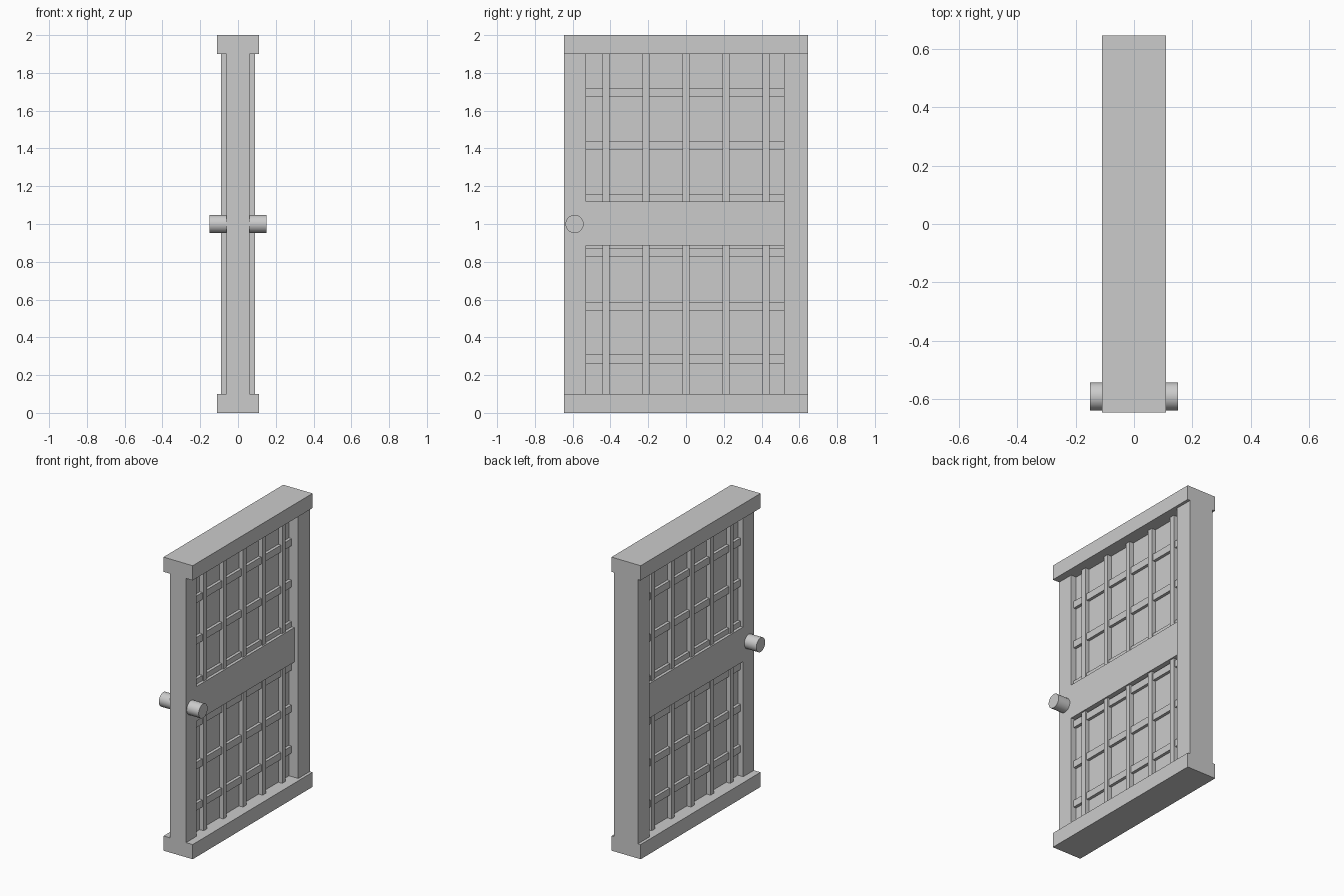
import bpy
import math

# Remove the default cube
cube = bpy.data.objects.get("Cube")
if cube:
    bpy.data.objects.remove(cube, do_unlink=True)

# Single flat grey
grey = bpy.data.materials.new("plain_grey")
grey.use_nodes = True
colour = (0.6, 0.6, 0.6, 1)
grey.diffuse_color = colour
grey.node_tree.nodes["Principled BSDF"].inputs["Base Color"].default_value = colour


def box(name, half_depth, y, z):
    """Box symmetric in x, spanning the y and z ranges."""
    bpy.ops.mesh.primitive_cube_add(size=1, location=(0, sum(y) / 2, sum(z) / 2))
    ob = bpy.context.object
    ob.name = name
    ob.scale = (2 * half_depth, y[1] - y[0], z[1] - z[0])
    bpy.ops.object.transform_apply(location=False, rotation=False, scale=True)
    ob.data.materials.append(grey)
    return ob


HALF = 0.645            # half width of the door
RAIL = 0.1              # height of the end rails
TOP = 2.0
OPENING = (-0.53, 0.52)
INNER = (RAIL, TOP - RAIL)

# Frame: end rails, stiles and middle rail
box("bottom_rail", 0.11, (-HALF, HALF), (0, RAIL))
box("top_rail", 0.11, (-HALF, HALF), (TOP - RAIL, TOP))
box("handle_stile", 0.06, (-HALF, OPENING[0]), INNER)
box("hinge_stile", 0.09, (OPENING[1], HALF), INNER)
box("middle_rail", 0.06, OPENING, (0.885, 1.12))

# Thin panel behind the lattice
box("panel", 0.02, OPENING, INNER)

# Lattice: upright bars in front of the cross bars
for i in range(-2, 3):
    y = i * 0.2115
    box("upright_bar", 0.05, (y - 0.018, y + 0.018), INNER)
for z in (0.284, 0.564, 0.849, 1.132, 1.415, 1.697):
    box("cross_bar", 0.04, OPENING, (z - 0.024, z + 0.024))

# Round knobs on both faces
for side, label in ((1, "left"), (-1, "right")):
    bpy.ops.mesh.primitive_cylinder_add(
        vertices=32, radius=0.048, depth=0.1,
        location=(side * 0.1, -0.59, 1.0), rotation=(0, math.pi / 2, 0))
    knob = bpy.context.object
    knob.name = label + "_knob"
    knob.data.materials.append(grey)
    bpy.ops.object.shade_smooth_by_angle(angle=math.radians(35))
